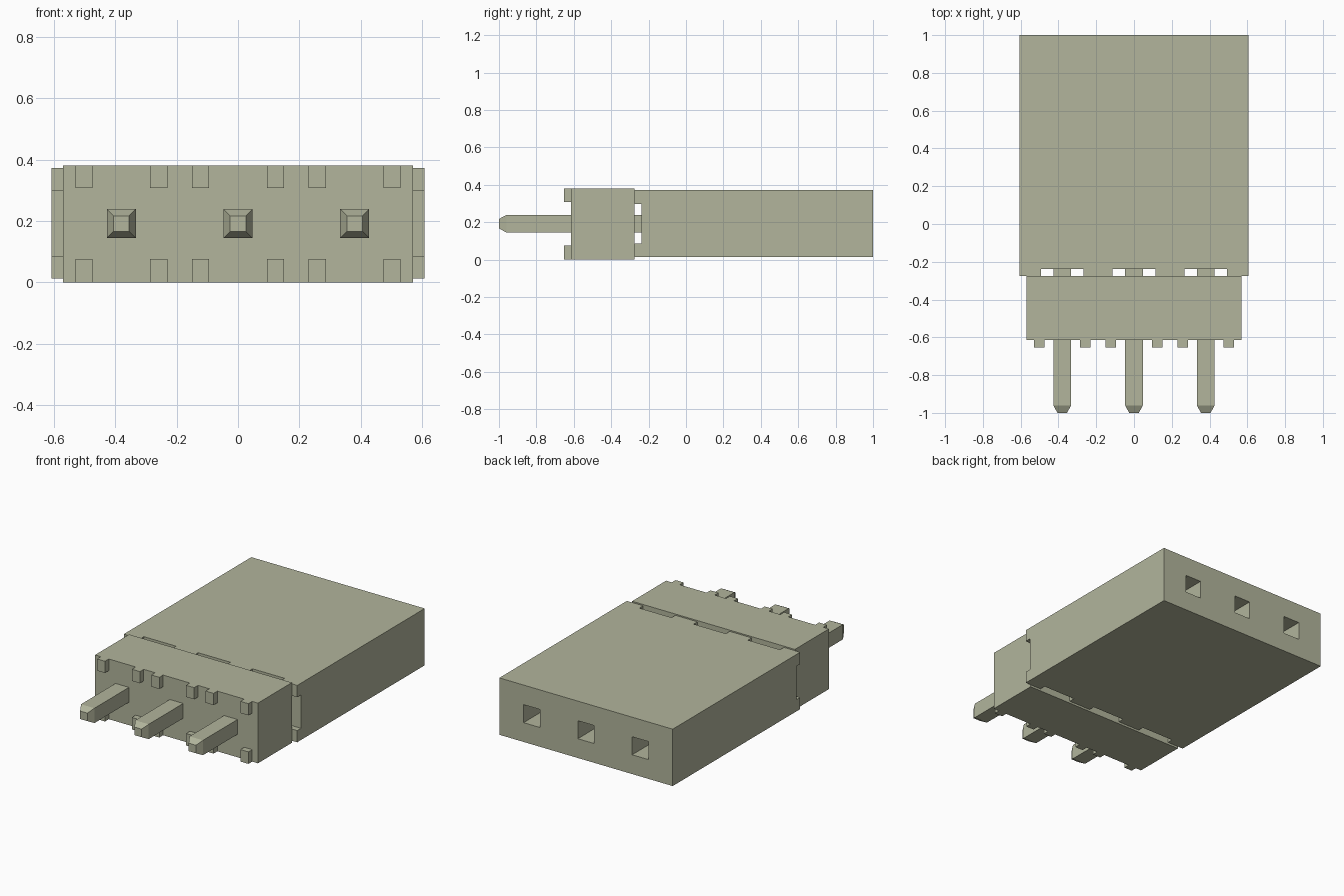
import bpy
import bmesh
from mathutils import Matrix, Vector

if "Cube" in bpy.data.objects:
    bpy.data.objects.remove(bpy.data.objects["Cube"], do_unlink=True)

# One plastic colour for everything
sage = bpy.data.materials.new("sage_grey")
sage.use_nodes = True
colour = (0.445, 0.462, 0.332, 1.0)
sage.diffuse_color = colour
bsdf = next(n for n in sage.node_tree.nodes if n.type == "BSDF_PRINCIPLED")
bsdf.inputs["Base Color"].default_value = colour
bsdf.inputs["Roughness"].default_value = 0.6

PITCH = 0.38
PIN_X = (-PITCH, 0.0, PITCH)
MID_Z = 0.192


def add_box(bm, x, y, z):
    """Box from (min, max) pairs on each axis."""
    size = Vector((x[1] - x[0], y[1] - y[0], z[1] - z[0]))
    centre = Vector((sum(x) / 2, sum(y) / 2, sum(z) / 2))
    bmesh.ops.create_cube(bm, size=1.0, matrix=Matrix.Translation(centre) @ Matrix.Diagonal(size).to_4x4())


def make_object(name, bm):
    mesh = bpy.data.meshes.new(name)
    bm.to_mesh(mesh)
    bm.free()
    mesh.materials.append(sage)
    obj = bpy.data.objects.new(name, mesh)
    bpy.context.collection.objects.link(obj)
    return obj


def box(name, x, y, z):
    bm = bmesh.new()
    add_box(bm, x, y, z)
    return make_object(name, bm)


def cut(target, x, y, z):
    """Subtract a box, then discard the cutter."""
    cutter = box("cutter", x, y, z)
    cutter.hide_render = True
    mod = target.modifiers.new("cut", "BOOLEAN")
    mod.operation = "DIFFERENCE"
    mod.solver = "EXACT"
    mod.object = cutter
    bpy.context.view_layer.objects.active = target
    bpy.ops.object.modifier_apply(modifier=mod.name)
    bpy.data.objects.remove(cutter, do_unlink=True)


# Long socket housing with a cross channel, notches and pin holes
housing = box("socket_housing", (-0.607, 0.607), (-0.275, 1.0), (0.013, 0.373))
cut(housing, (-0.7, 0.7), (-0.4, -0.237), (0.087, 0.298))
for cx in PIN_X:
    cut(housing, (cx - 0.113, cx + 0.113), (-0.4, -0.237), (-0.1, 0.5))
    cut(housing, (cx - 0.057, cx + 0.057), (-0.4, 1.1), (MID_Z - 0.057, MID_Z + 0.057))

# Header block carrying the pins
box("header_block", (-0.57, 0.57), (-0.615, -0.275), (0.0, 0.381))

# Small standoff feet, two per pin along both long edges
for i, cx in enumerate(PIN_X):
    for side in (-1, 1):
        fx = cx + side * 0.122
        for level, z in (("lower", (0.0, 0.076)), ("upper", (0.307, 0.381))):
            box(f"{level}_standoff_{i}_{'left' if side > 0 else 'right'}",
                (fx - 0.028, fx + 0.028), (-0.653, -0.615), z)

# Square pins with tapered ends
for i, cx in enumerate(PIN_X):
    bm = bmesh.new()
    h = 0.047
    add_box(bm, (cx - h, cx + h), (-0.96, 0.6), (MID_Z - h, MID_Z + h))
    ends = [f for f in bm.faces if abs(f.normal.y) > 0.9]
    for end in ends:
        direction = -1 if end.calc_center_median().y < 0 else 1
        tip = bmesh.ops.extrude_discrete_faces(bm, faces=[end])["faces"][0]
        centre = tip.calc_center_median()
        for v in tip.verts:
            v.co = centre + (v.co - centre) * 0.54 + Vector((0, direction * 0.04, 0))
    bmesh.ops.recalc_face_normals(bm, faces=bm.faces[:])
    make_object(f"pin_{i}", bm)
